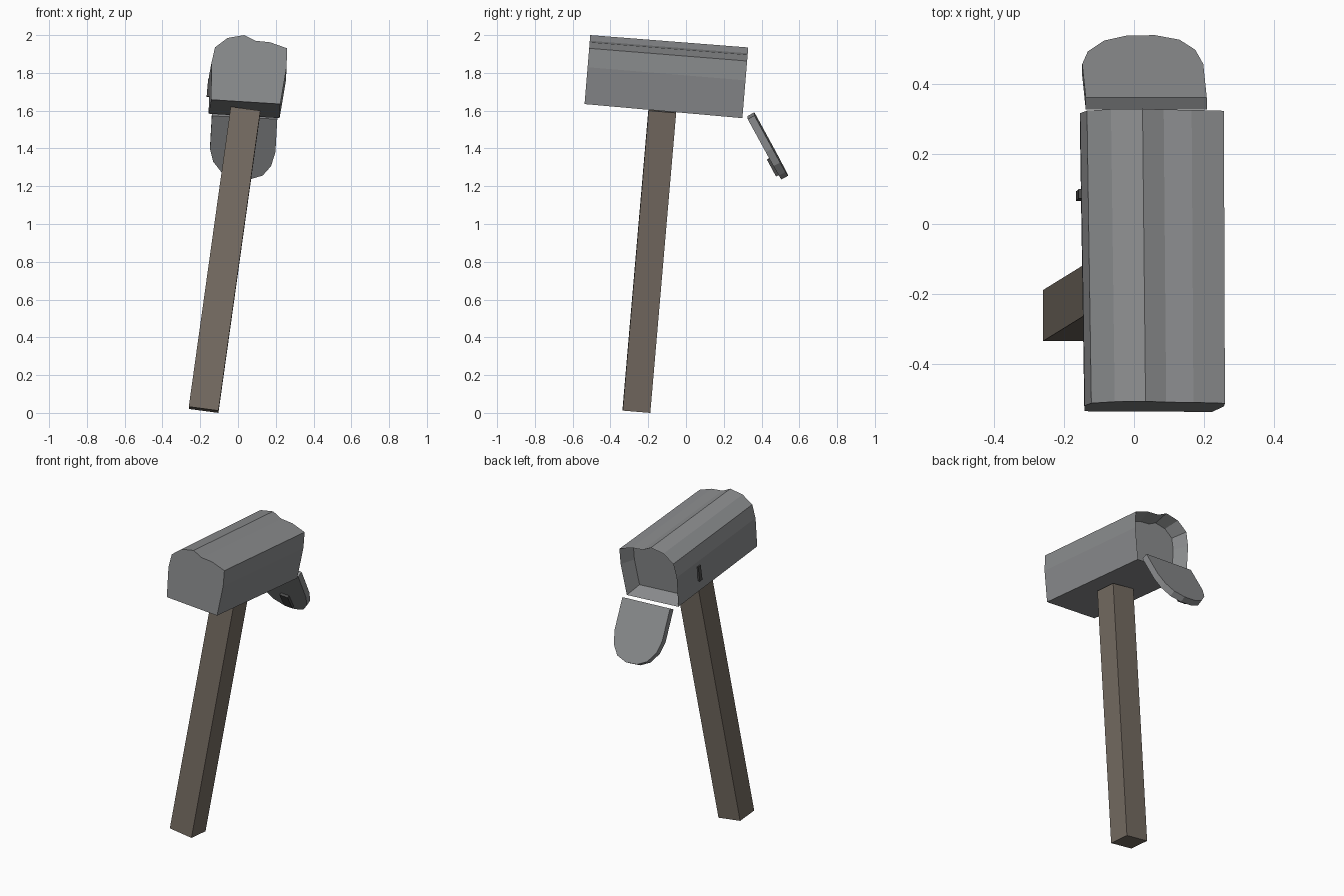
import bpy, bmesh
from mathutils import Vector

if "Cube" in bpy.data.objects:
    bpy.data.objects.remove(bpy.data.objects["Cube"])


def material(name, color):
    m = bpy.data.materials.new(name)
    m.diffuse_color = (*color, 1)
    m.use_nodes = True
    m.node_tree.nodes["Principled BSDF"].inputs["Base Color"].default_value = m.diffuse_color
    return m


def prism(name, outline, shift, mat, end_scale=1.0):
    """Sweep a closed outline of 3D points along a vector, scaling the far end."""
    bm = bmesh.new()
    base = bm.faces.new([bm.verts.new(p) for p in outline])
    mid = base.calc_center_bounds()
    ext = bmesh.ops.extrude_face_region(bm, geom=[base], use_keep_orig=True)
    for v in ext["geom"]:
        if isinstance(v, bmesh.types.BMVert):
            v.co = mid + (v.co - mid) * end_scale + shift
    bmesh.ops.recalc_face_normals(bm, faces=bm.faces[:])
    me = bpy.data.meshes.new(name)
    bm.to_mesh(me)
    bm.free()
    me.materials.append(mat)
    ob = bpy.data.objects.new(name, me)
    bpy.context.collection.objects.link(ob)
    return ob


def slab(center, u, v):
    """Four corners of a parallelogram around a centre."""
    c, u, v = Vector(center), Vector(u) / 2, Vector(v) / 2
    return [c - u - v, c + u - v, c + u + v, c - u + v]


wood = material("weathered_wood", (0.18, 0.15, 0.123))
metal = material("dull_metal", (0.262, 0.268, 0.275))
dark = material("dark_metal", (0.07, 0.07, 0.07))

# Leaning post
prism("post", slab((-0.182, -0.262, 0.0165), (0.157, 0, -0.021), (0, 0.146, -0.012)),
      Vector((0.222, 0.137, 1.588)), wood)

# Dented box: profile swept backwards, closed front, shallow recess in the open back
profile = [(-0.142, 1.658), (-0.141, 1.85), (-0.122, 1.935), (-0.055, 1.985),
           (0.033, 2.0), (0.092, 1.97), (0.17, 1.962), (0.26, 1.93),
           (0.257, 1.83), (0.224, 1.635)]
LENGTH = Vector((-0.008, 0.836, -0.07))
box = prism("mailbox_body", [(x, -0.537 + 0.083 * (z - 1.637), z) for x, z in profile],
            LENGTH, metal, 1.025)
bm = bmesh.new()
bm.from_mesh(box.data)
back = max((f for f in bm.faces if len(f.verts) == len(profile)),
           key=lambda f: f.calc_center_median().y)
inner = bmesh.ops.extrude_discrete_faces(bm, faces=[back])["faces"][0]
mid = inner.calc_center_bounds()
for v in inner.verts:
    v.co = mid + (v.co - mid) * 0.82 - LENGTH * 0.11
bm.to_mesh(box.data)
bm.free()

# Open door hanging from the back edge
DOWN = Vector((0, 0.478, -0.878))
OUT = Vector((0, -0.878, -0.478))


def door_point(x, t, off=0.0):
    return Vector((x, 0.362, 1.583 - 0.05 * (x - 0.03))) + DOWN * t + OUT * off


door = [(-0.138, 0), (-0.148, 0.2), (-0.132, 0.275), (-0.085, 0.34), (-0.02, 0.37),
        (0.06, 0.372), (0.13, 0.345), (0.175, 0.285), (0.198, 0.2), (0.208, 0)]
prism("door", [door_point(x, t) for x, t in door], OUT * 0.04, metal)

# Door handle on the outer face
prism("door_handle", [door_point(x, t, 0.039) for x, t in
                      [(0.0, 0.245), (0.06, 0.245), (0.06, 0.345), (0.0, 0.345)]],
      OUT * 0.018, dark)

# Flag stub on the left side
prism("flag_stub", slab((-0.162, 0.083, 1.722), (0, 0.027, -0.002), (0.008, 0.007, 0.095)),
      Vector((0.025, 0, 0)), dark)
